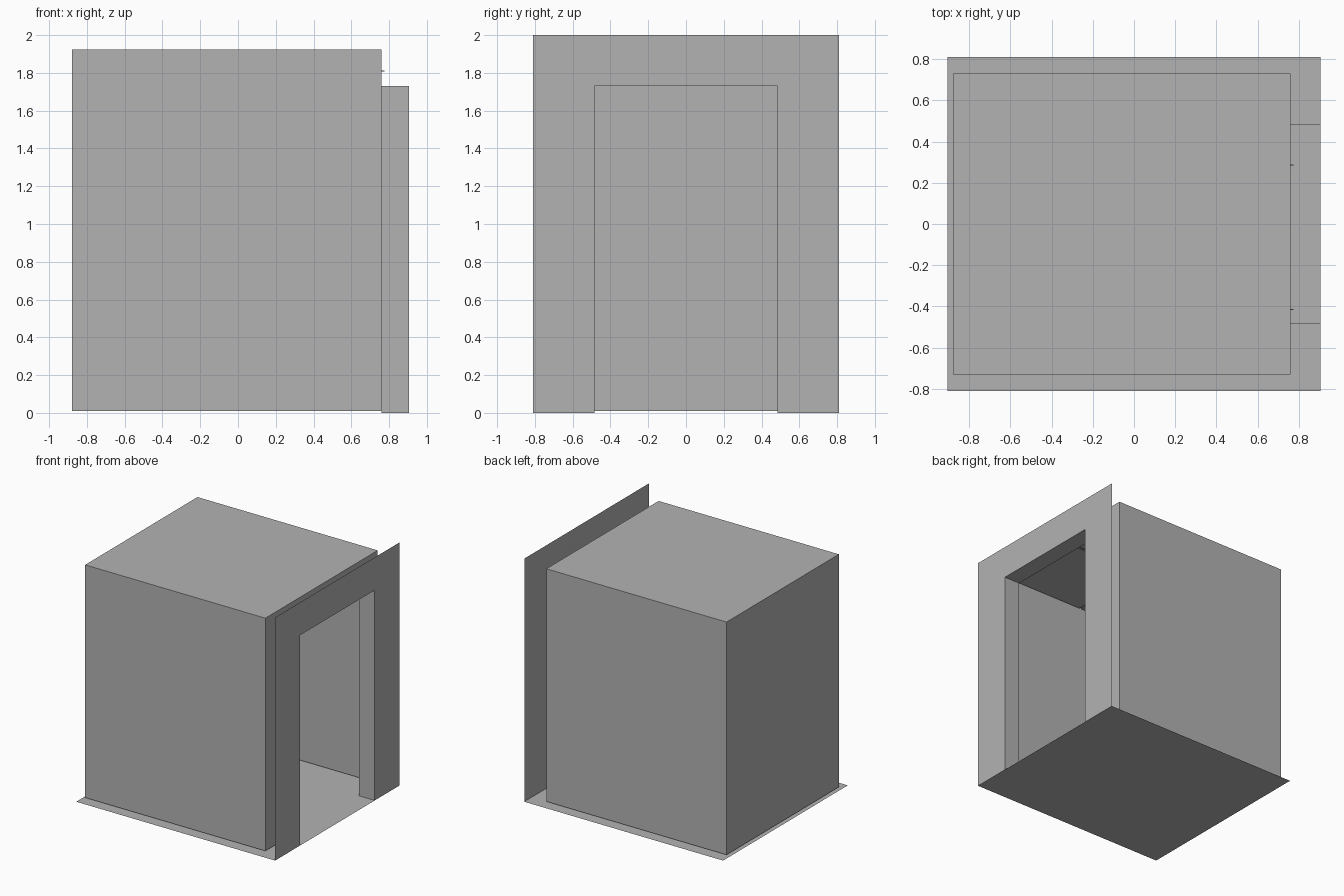
import bpy
import bmesh

cube = bpy.data.objects.get("Cube")
if cube:
    bpy.data.objects.remove(cube, do_unlink=True)

# One plain grey for everything
grey = bpy.data.materials.new("plain grey")
grey.use_nodes = True
colour = (0.45, 0.45, 0.45, 1)
grey.diffuse_color = colour
grey.node_tree.nodes["Principled BSDF"].inputs["Base Color"].default_value = colour

# Main measurements
LEFT, FRONT, BACK = -0.88, 0.76, 0.905    # cabin rear, cabin doorway wall, outer panel (x)
HALF, TOP, BASE = 0.73, 1.925, 0.01       # cabin
PANEL_HALF, PANEL_TOP = 0.81, 2.0         # outer panel and floor
DOOR_HALF, DOOR_TOP = 0.485, 1.73


def finish(name, bm):
    mesh = bpy.data.meshes.new(name)
    bm.to_mesh(mesh)
    bm.free()
    mesh.materials.append(grey)
    obj = bpy.data.objects.new(name, mesh)
    bpy.context.collection.objects.link(obj)
    return obj


def add_face(bm, points):
    return bm.faces.new([bm.verts.new(p) for p in points])


def arch(half, top, base):
    """Upside-down U outline, from the -y foot to the +y foot."""
    return [(-half, base), (-half, top), (half, top), (half, base)]


def door_wall(bm, x, half, top, base):
    """Flat wall facing +x with a doorway cut up from its lower edge."""
    outer = arch(half, top, base)
    inner = arch(DOOR_HALF, DOOR_TOP, base)
    for i in range(3):
        quad = (outer[i], inner[i], inner[i + 1], outer[i + 1])
        add_face(bm, [(x, y, z) for y, z in quad])


def box(name, centre, size):
    bm = bmesh.new()
    bmesh.ops.create_cube(bm, size=1)
    bmesh.ops.scale(bm, vec=size, verts=bm.verts)
    bmesh.ops.translate(bm, vec=centre, verts=bm.verts)
    return finish(name, bm)


# Floor sheet
bm = bmesh.new()
add_face(bm, [(-BACK, -PANEL_HALF, 0), (BACK, -PANEL_HALF, 0),
              (BACK, PANEL_HALF, 0), (-BACK, PANEL_HALF, 0)])
finish("floor", bm)

# Cabin: side walls and roof, rear wall, and the wall with the doorway
bm = bmesh.new()
outline = arch(HALF, TOP, BASE)
for (y0, z0), (y1, z1) in zip(outline, outline[1:]):
    add_face(bm, [(LEFT, y0, z0), (FRONT, y0, z0), (FRONT, y1, z1), (LEFT, y1, z1)])
add_face(bm, [(LEFT, y, z) for y, z in outline])
door_wall(bm, FRONT, HALF, TOP, BASE)
bmesh.ops.remove_doubles(bm, verts=bm.verts, dist=0.0001)
bmesh.ops.recalc_face_normals(bm, faces=bm.faces)
finish("cabin_walls", bm)

# Outer panel around the doorway
bm = bmesh.new()
door_wall(bm, BACK, PANEL_HALF, PANEL_TOP, 0)
bmesh.ops.remove_doubles(bm, verts=bm.verts, dist=0.0001)
finish("outer_panel", bm)

# Passage lining between the panel and the cabin
bm = bmesh.new()
lining = arch(DOOR_HALF, DOOR_TOP, 0)
for (y0, z0), (y1, z1) in zip(lining, lining[1:]):
    add_face(bm, [(FRONT, y0, z0), (FRONT, y1, z1), (BACK, y1, z1), (BACK, y0, z0)])
bmesh.ops.remove_doubles(bm, verts=bm.verts, dist=0.0001)
finish("doorway_lining", bm)

# Four thin ceiling panels with narrow gaps
mid = (LEFT + FRONT) / 2
for i, sx in enumerate((-1, 1)):
    for j, sy in enumerate((-1, 1)):
        box(f"ceiling_panel_{i}_{j}", (mid + sx * 0.41, sy * 0.365, TOP - 0.012),
            (0.8, 0.71, 0.008))

# Small pins above the doorway
for name, y in (("pin_right", -0.415), ("pin_left", 0.285)):
    box(name, (FRONT + 0.005, y, 1.81), (0.02, 0.006, 0.006))
